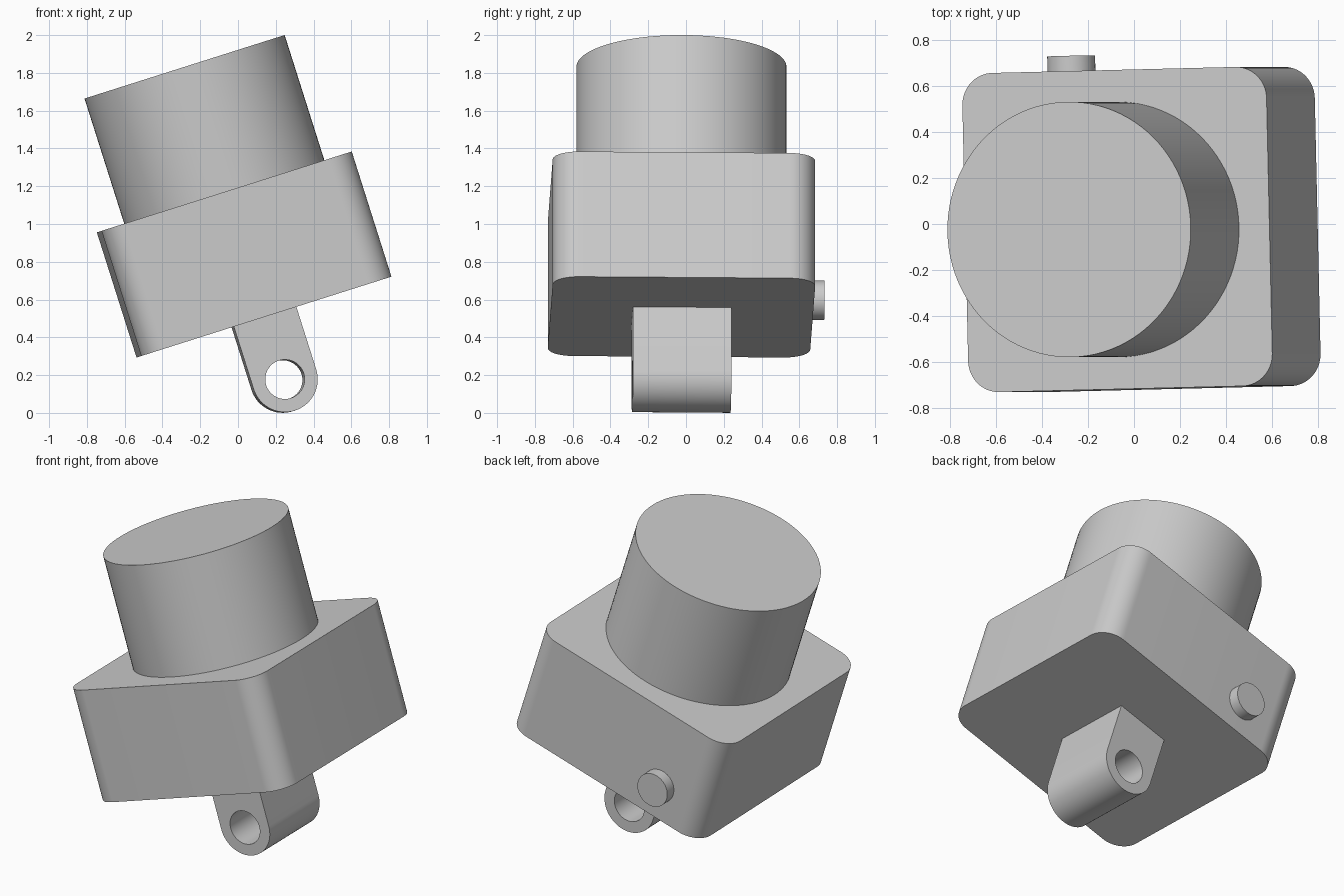
import bpy
import bmesh
from math import radians, cos, sin, pi
from mathutils import Matrix, Vector

cube = bpy.data.objects.get("Cube")
if cube:
    bpy.data.objects.remove(cube, do_unlink=True)

# One plain grey for the whole model
grey = bpy.data.materials.new("plain_grey")
grey.use_nodes = True
colour = (0.6, 0.6, 0.6, 1.0)
grey.diffuse_color = colour
grey.node_tree.nodes["Principled BSDF"].inputs["Base Color"].default_value = colour

# Module size, and the lean and slight twist shared by every part
U = 0.139
POSE = (Matrix.Translation((0.0325, -0.024, 0.8385))
        @ Matrix.Rotation(radians(-17.6), 4, 'Y')
        @ Matrix.Rotation(radians(1.35), 4, 'Z')
        @ Matrix.Scale(U, 4))
SIDEWAYS = Matrix.Rotation(radians(90), 4, 'X')  # profile stands up, depth runs along y


def arc(cx, cy, r, start, end, steps):
    angles = [radians(start + (end - start) * i / steps) for i in range(steps + 1)]
    return [(cx + r * cos(a), cy + r * sin(a)) for a in angles]


def circle(cx, cy, r, steps=64):
    return arc(cx, cy, r, 0, 360, steps)[:-1]


def rounded_square(half, r):
    points = []
    for k in range(4):
        a = radians(45 + 90 * k)
        reach = (half - r) * 2 ** 0.5
        points += arc(reach * cos(a), reach * sin(a), r, 90 * k, 90 * k + 90, 16)
    return points


def extrude_profile(name, outlines, low, high, turn=Matrix()):
    """Fill the outlines (the second one is a hole) and extrude from low to high."""
    bm = bmesh.new()
    for outline in outlines:
        verts = [bm.verts.new((x, y, low)) for x, y in outline]
        for a, b in zip(verts, verts[1:] + verts[:1]):
            bm.edges.new((a, b))
    bmesh.ops.triangle_fill(bm, edges=bm.edges[:], use_beauty=True, normal=(0, 0, 1))
    result = bmesh.ops.extrude_face_region(bm, geom=bm.faces[:], use_keep_orig=True)
    moved = [g for g in result["geom"] if isinstance(g, bmesh.types.BMVert)]
    bmesh.ops.translate(bm, verts=moved, vec=Vector((0, 0, high - low)))
    bmesh.ops.recalc_face_normals(bm, faces=bm.faces[:])
    bm.transform(POSE @ turn)
    mesh = bpy.data.meshes.new(name)
    bm.to_mesh(mesh)
    bm.free()
    mesh.materials.append(grey)
    obj = bpy.data.objects.new(name, mesh)
    bpy.context.collection.objects.link(obj)
    bpy.ops.object.select_all(action='DESELECT')
    obj.select_set(True)
    bpy.context.view_layer.objects.active = obj
    bpy.ops.object.shade_smooth_by_angle(angle=radians(30))
    return obj


# Block with rounded upright corners
extrude_profile("body_block", [rounded_square(5, 1)], -2.5, 2.5)

# Wide cylinder on top
extrude_profile("top_cylinder", [circle(0, 0, 4, 96)], 2.5, 7.5)

# Round-ended mounting lug underneath, with a through hole
lug = [(1.25, -2.5), (-1.25, -2.5)] + arc(0, -5, 1.25, 180, 360, 32)
extrude_profile("mounting_lug", [lug, circle(0, -5, 0.75)], -1.875, 1.875, SIDEWAYS)

# Small round button on the back
extrude_profile("back_button", [circle(-2.5, -1, 0.75)], -5.5, -5, SIDEWAYS)
